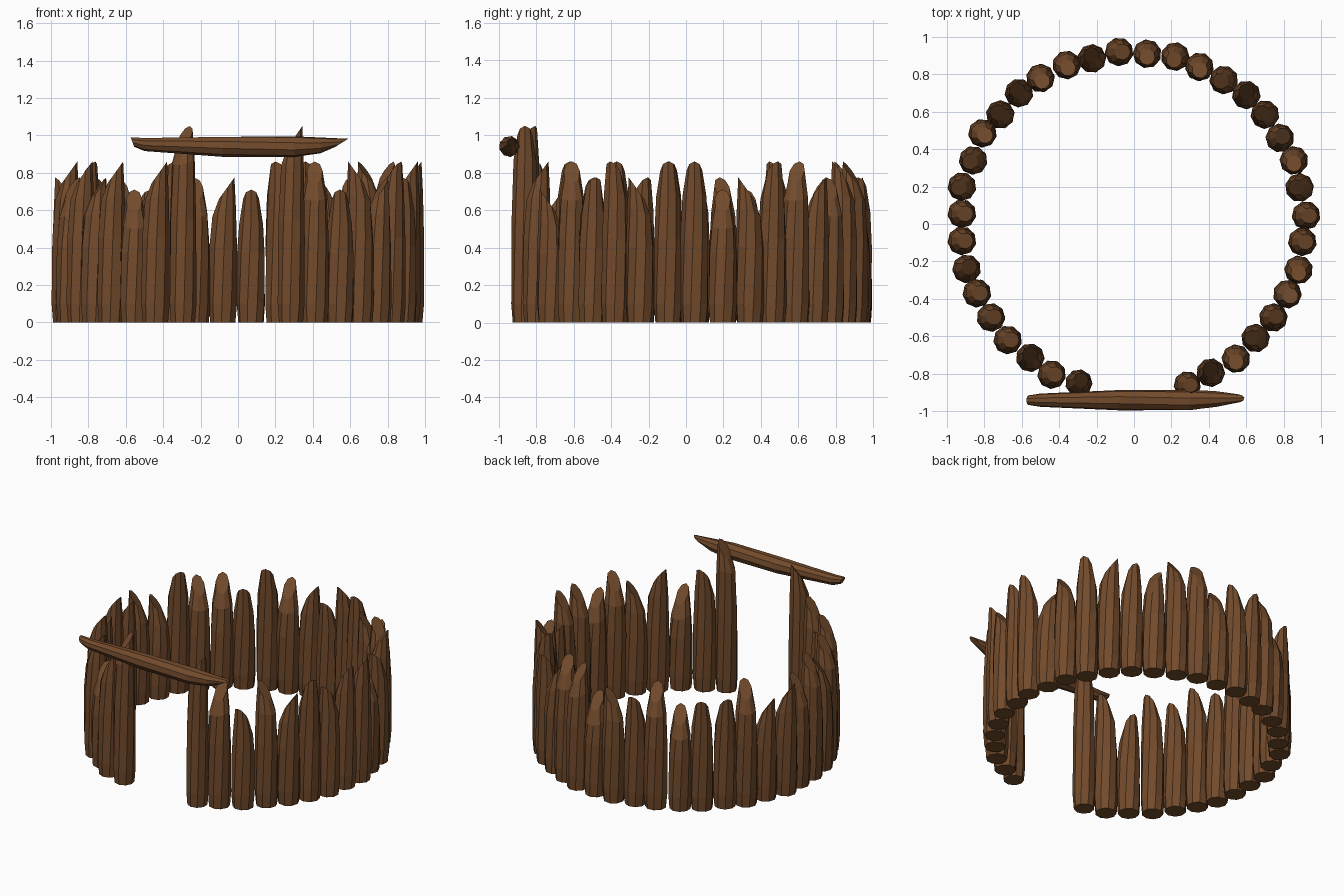
import bpy, bmesh, math, random
from mathutils import Vector, Matrix

if "Cube" in bpy.data.objects:
    bpy.data.objects.remove(bpy.data.objects["Cube"])

random.seed(4)
SIDES = 9
wood = bpy.data.materials.new("dark_wood")
wood.diffuse_color = (0.17, 0.07, 0.025, 1)
wood.use_nodes = True
wood.node_tree.nodes["Principled BSDF"].inputs["Base Color"].default_value = wood.diffuse_color


def loft(name, rings):
    """Flat-shaded skin over a stack of point rings, capped at both ends."""
    bm = bmesh.new()
    loops = [[bm.verts.new(p) for p in ring] for ring in rings]
    for a, b in zip(loops, loops[1:]):
        for i in range(SIDES):
            j = (i + 1) % SIDES
            bm.faces.new((a[i], a[j], b[j], b[i]))
    bm.faces.new(loops[0][::-1])
    bm.faces.new(loops[-1])
    bmesh.ops.recalc_face_normals(bm, faces=bm.faces)
    me = bpy.data.meshes.new(name)
    bm.to_mesh(me)
    bm.free()
    me.materials.append(wood)
    ob = bpy.data.objects.new(name, me)
    bpy.context.collection.objects.link(ob)
    return ob


def ring(r, z, shift=(0, 0), drop=0.0, tip=0.0, twist=0.0):
    """Ring of points; with drop it slopes down away from the tip angle."""
    pts = []
    for i in range(SIDES):
        a = twist + math.tau * i / SIDES
        pts.append(Vector((shift[0] + r * math.cos(a), shift[1] + r * math.sin(a),
                           z - drop * (1 - math.cos(a - tip)) / 2)))
    return pts


def stake(name, x, y, h, tip_deg, k=1.0):
    """Upright log with a slanted, hewn top leaning to the tip angle."""
    tip = math.radians(tip_deg)
    d = Vector((math.cos(tip), math.sin(tip)))
    t = tip
    loft(name, [
        ring(0.069 * k, 0, twist=t - 0.3),
        ring(0.077 * k, 0.10, twist=t - 0.25),
        ring(0.075 * k, h * 0.52, twist=t - 0.1),
        ring(0.065 * k, h - 0.17, d * 0.004, 0.04, tip, t),
        ring(0.043 * k, h, d * 0.018, 0.12, tip, t),
    ]).location = (x, y, 0)


# Palisade stakes: x, y, height type, tip direction (None = any)
HEIGHT = {"A": 0.71, "B": 0.775, "C": 0.86}
right_side = [
    (-0.08, 0.92, "B", 0), (0.07, 0.91, "A", 270), (0.22, 0.895, "C", 250),
    (0.35, 0.84, "C", 280), (0.48, 0.77, "B", 200), (0.60, 0.69, "B", None),
    (0.70, 0.585, "C", 160), (0.78, 0.46, "C", 30), (0.855, 0.34, "B", 270),
    (0.885, 0.195, "A", 180), (0.92, 0.045, "C", 0), (0.90, -0.095, "C", 0),
    (0.88, -0.245, "B", 270), (0.82, -0.375, "C", 330), (0.745, -0.50, "B", 20)]
front_right = [(0.65, -0.61, "C", 180), (0.545, -0.72, "A", 270), (0.41, -0.795, "C", 90)]
front_left = [(-0.44, -0.805, "C", 0), (-0.555, -0.715, "A", 90), (-0.675, -0.62, "C", 0)]
left_side = [
    (-0.765, -0.50, "B", 10), (-0.84, -0.37, "C", 0), (-0.895, -0.24, "B", None),
    (-0.92, -0.09, "C", 0), (-0.92, 0.055, "B", 0), (-0.92, 0.20, "B", 200),
    (-0.86, 0.34, "A", 200), (-0.81, 0.485, "C", 320), (-0.715, 0.585, "B", None),
    (-0.615, 0.70, "B", 120), (-0.50, 0.78, "A", 300), (-0.36, 0.85, "C", 290),
    (-0.225, 0.885, "B", 100)]
for i, (x, y, kind, tip) in enumerate(right_side + front_right + front_left + left_side):
    stake(f"palisade_stake_{i + 1:02d}", x, y, HEIGHT[kind],
          random.uniform(0, 360) if tip is None else tip)

# Gate posts
stake("gate_post_right", 0.285, -0.86, 1.05, 0, 0.95)
stake("gate_post_left", -0.295, -0.85, 1.05, 50, 0.95)

# Gate lintel: log lying along x, local x = -world z, local z = world x
lintel = loft("gate_lintel", [
    ring(0.026, -0.555, (-0.025, 0), 0.02, 0),
    ring(0.036, -0.50, (-0.012, 0)),
    ring(0.055, -0.08),
    ring(0.056, 0.30, twist=0.15),
    ring(0.043, 0.44, (-0.006, 0.005), twist=0.2),
    ring(0.022, 0.59, (-0.02, 0.01), 0.07, math.pi, 0.2),
])
lintel.matrix_world = Matrix.Translation((0, -0.942, 0.94)) @ Matrix.Rotation(math.pi / 2, 4, "Y")
